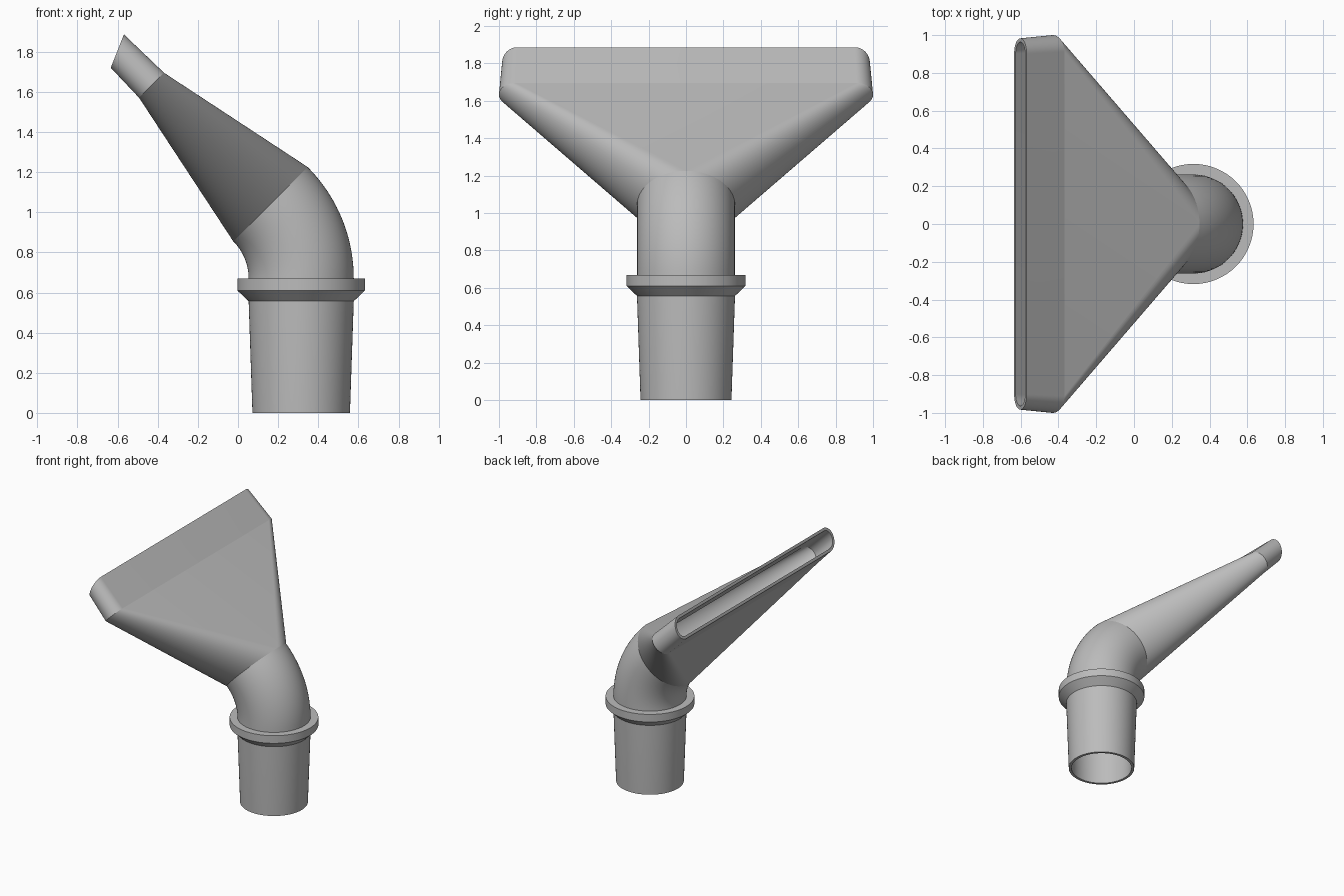
import bpy, bmesh
from math import sin, cos, pi, radians
from mathutils import Vector

cube = bpy.data.objects.get("Cube")
if cube:
    bpy.data.objects.remove(cube, do_unlink=True)

GREY = (0.5, 0.5, 0.5, 1)
mat = bpy.data.materials.new("grey plastic")
mat.use_nodes = True
mat.diffuse_color = GREY
mat.node_tree.nodes["Principled BSDF"].inputs["Base Color"].default_value = GREY

WALL = 0.02
HALF = 36          # segments per half ring
PIPE_X = 0.315
PIPE_R = 0.262
BEND_R = 0.524     # elbow centre-line radius
COLLAR_TOP = 0.67
TILT = radians(45)


def ring(section, inset=0.0):
    """Slot-shaped ring (a circle when half width equals radius)."""
    centre, tilt, r, half_w, slant = section
    axis = Vector((-sin(tilt), 0, cos(tilt)))
    up = Vector((cos(tilt), 0, sin(tilt)))
    flat = half_w - r
    r -= inset
    pts = []
    for side in (1, -1):
        for i in range(HALF + 1):
            t = side * (-pi / 2 + pi * i / HALF)
            n = r * sin(t)
            y = side * (flat + r * cos(t))
            pts.append(centre + up * n + axis * (n * slant) + Vector((0, y, 0)))
    return pts


def loft(name, rings, skip=()):
    """Bridge the rings in a closed cycle, leaving out the skipped links."""
    bm = bmesh.new()
    loops = [[bm.verts.new(p) for p in pts] for pts in rings]
    for k, a in enumerate(loops):
        if k in skip:
            continue
        b = loops[(k + 1) % len(loops)]
        for j in range(len(a)):
            m = (j + 1) % len(a)
            bm.faces.new((a[j], b[j], b[m], a[m]))
    bmesh.ops.remove_doubles(bm, verts=bm.verts, dist=0.0001)
    mesh = bpy.data.meshes.new(name)
    bm.to_mesh(mesh)
    bm.free()
    mesh.materials.append(mat)
    obj = bpy.data.objects.new(name, mesh)
    bpy.context.collection.objects.link(obj)
    bpy.ops.object.select_all(action='DESELECT')
    obj.select_set(True)
    bpy.context.view_layer.objects.active = obj
    bpy.ops.object.shade_smooth_by_angle(angle=radians(30))
    return obj


def shell(name, sections, rim_start=False, rim_end=False):
    """Hollow wall: outside surface, then back along the inside."""
    rings = [ring(s) for s in sections]
    rings += [ring(s, WALL) for s in reversed(sections)]
    skip = set()
    if not rim_end:
        skip.add(len(sections) - 1)
    if not rim_start:
        skip.add(len(rings) - 1)
    return loft(name, rings, skip)


def pipe(z, r):
    return (Vector((PIPE_X, 0, z)), 0, r, r, 0)


def bend(angle):
    c = Vector((PIPE_X - BEND_R + BEND_R * cos(angle), 0,
                COLLAR_TOP + BEND_R * sin(angle)))
    return (c, angle, PIPE_R, PIPE_R, 0)


def along(distance, r, half_w, slant=0):
    d = Vector((-sin(TILT), 0, cos(TILT)))
    return (bend(TILT)[0] + d * distance, TILT, r, half_w, slant)


# Tapered tube that plugs into the hose
shell("insert_tube", [pipe(0, 0.243), pipe(0.557, PIPE_R), pipe(COLLAR_TOP, PIPE_R)],
      rim_start=True)

# Stop collar with a chamfered underside
loft("collar", [ring(pipe(z, r)) for z, r in
                ((0.557, PIPE_R), (0.61, 0.318), (COLLAR_TOP, 0.318),
                 (COLLAR_TOP, PIPE_R))], skip={3})

# Bent pipe
shell("elbow", [bend(TILT * i / 20) for i in range(21)])

# Round-to-slot fan
shell("fan_body", [bend(TILT), along(0.838, 0.088, 1.0)])

# Slot mouth with a slanted rim
shell("mouth_lip", [along(0.838, 0.088, 1.0), along(1.079, 0.082, 0.983, 0.43)],
      rim_end=True)
